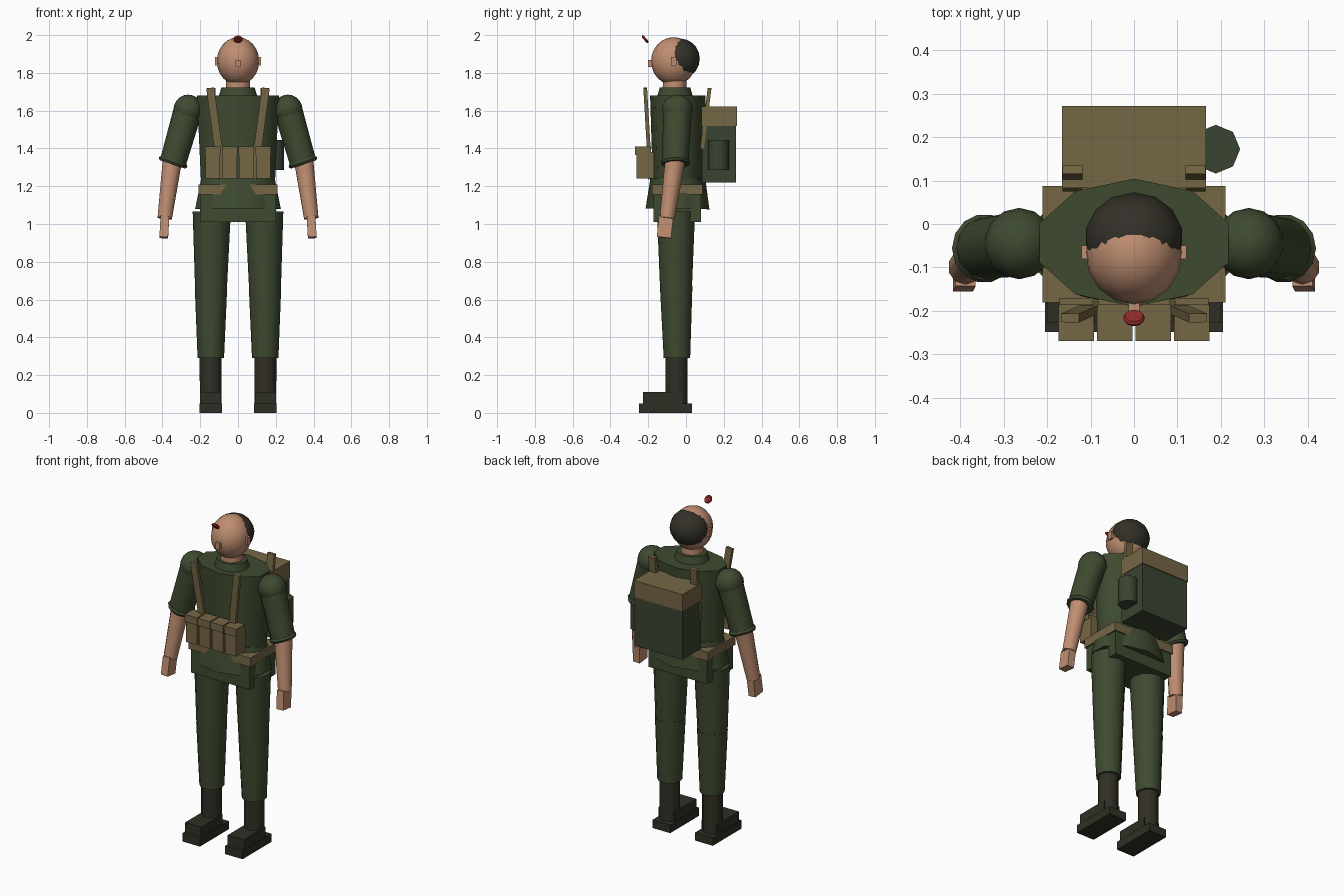
import bpy, bmesh, math
from mathutils import Vector, Matrix

cube = bpy.data.objects.get("Cube")
if cube:
    bpy.data.objects.remove(cube, do_unlink=True)


def material(name, rgb):
    m = bpy.data.materials.new(name)
    m.use_nodes = True
    m.diffuse_color = (*rgb, 1)
    m.node_tree.nodes["Principled BSDF"].inputs["Base Color"].default_value = (*rgb, 1)
    return m


GREEN = material("uniform green", (0.048, 0.068, 0.029))
PACK = material("pack green", (0.042, 0.058, 0.031))
TAN = material("webbing tan", (0.18, 0.135, 0.06))
SKIN = material("skin", (0.52, 0.27, 0.165))
LEATHER = material("boot leather", (0.030, 0.028, 0.018))
HAIR = material("dark hair", (0.033, 0.030, 0.021))
RED = material("red", (0.30, 0.025, 0.02))


def finish(name, bm, mat, smooth=True):
    """Turn a bmesh into a named, coloured object."""
    bmesh.ops.recalc_face_normals(bm, faces=bm.faces)
    mesh = bpy.data.meshes.new(name)
    bm.to_mesh(mesh)
    bm.free()
    mesh.materials.append(mat)
    ob = bpy.data.objects.new(name, mesh)
    bpy.context.collection.objects.link(ob)
    if smooth:
        bpy.ops.object.select_all(action='DESELECT')
        ob.select_set(True)
        bpy.context.view_layer.objects.active = ob
        bpy.ops.object.shade_smooth_by_angle(angle=math.radians(50))
    return ob


def box(name, x, y, z, mat):
    """Box from its (low, high) extents on each axis."""
    bm = bmesh.new()
    bmesh.ops.create_cube(bm, size=1)
    for v in bm.verts:
        v.co = [(a + b) / 2 + c * (b - a) for (a, b), c in zip((x, y, z), v.co)]
    return finish(name, bm, mat, False)


def align(p0, p1):
    """Matrix placing local z along p0 to p1, centred between them."""
    d = Vector(p1) - Vector(p0)
    side = Vector((1, 0, 0))
    side = (side - d * side.dot(d) / d.length_squared).normalized()
    z = d.normalized()
    rot = Matrix((side, z.cross(side), z)).transposed().to_4x4()
    return Matrix.Translation((Vector(p0) + Vector(p1)) / 2) @ rot, d.length


def bar(name, p0, p1, width, depth, mat):
    m, length = align(p0, p1)
    bm = bmesh.new()
    bmesh.ops.create_cube(bm, size=1, matrix=m @ Matrix.Diagonal((width, depth, length, 1)))
    return finish(name, bm, mat, False)


def cone(name, p0, p1, r0, r1, mat, sides=12, squash=1):
    """Tapered tube from p0 to p1; squash flattens it front to back."""
    m, length = align(p0, p1)
    bm = bmesh.new()
    bmesh.ops.create_cone(bm, cap_ends=True, segments=sides, radius1=r0, radius2=r1,
                          depth=length, matrix=m @ Matrix.Diagonal((1, squash, 1, 1)))
    return finish(name, bm, mat)


def ball(name, centre, radii, mat, u=14, v=10):
    bm = bmesh.new()
    bmesh.ops.create_uvsphere(bm, u_segments=u, v_segments=v, radius=1,
                              matrix=Matrix.Translation(centre) @ Matrix.Diagonal((*radii, 1)))
    return finish(name, bm, mat)


def ring(name, p0, p1, major, minor, mat):
    """Torus whose axis runs from p0 to p1."""
    m, _ = align(p0, p1)
    bm = bmesh.new()
    loops, tube = 14, 6
    grid = []
    for i in range(loops):
        a = math.tau * i / loops
        row = []
        for j in range(tube):
            b = math.tau * j / tube
            r = major + minor * math.cos(b)
            row.append(bm.verts.new(m @ Vector((r * math.cos(a), r * math.sin(a), minor * math.sin(b)))))
        grid.append(row)
    for i in range(loops):
        for j in range(tube):
            k, n = (i + 1) % loops, (j + 1) % tube
            bm.faces.new((grid[i][j], grid[k][j], grid[k][n], grid[i][n]))
    return finish(name, bm, mat)


# Jacket
cone("torso", (0, -.043, 1.2), (0, -.043, 1.68), .205, .228, GREEN, 10, .645)
cone("jacket_skirt", (0, -.045, 1.08), (0, -.043, 1.24), .238, .205, GREEN, 10, .71)
cone("collar", (0, -.058, 1.67), (0, -.058, 1.722), .104, .088, GREEN, 12, .92)
box("pelvis", (-.2, .2), (-.172, .08), (1.01, 1.2), GREEN)
box("belt", (-.21, .21), (-.18, .087), (1.155, 1.21), TAN)

# Head
cone("neck", (0, -.06, 1.69), (0, -.06, 1.78), .064, .062, SKIN)
ball("head", (0, -.065, 1.862), (.112, .12, .127), SKIN, 16, 12)
ball("hair", (0, -.034, 1.875), (.113, .107, .107), HAIR, 14, 10)
box("nose", (-.013, .013), (-.2, -.17), (1.83, 1.868), SKIN)

# Small red badge floating in front of the brow
ring("badge_rim", (0, -.222, 1.973), (0, -.21, 1.983), .017, .008, RED)
cone("badge_centre", (0, -.221, 1.973), (0, -.211, 1.983), .015, .015, RED, 10)

for side, s in (("left", 1), ("right", -1)):
    def pair(lo, hi):
        return tuple(sorted((s * lo, s * hi)))

    box(f"{side}_ear", pair(.1, .121), (-.08, -.05), (1.84, 1.885), SKIN)

    # Arm
    shoulder, elbow = (s * .264, -.045, 1.605), (s * .346, -.056, 1.32)
    wrist = (s * .388, -.1, 1.03)
    ball(f"{side}_shoulder", shoulder, (.08, .082, .08), GREEN)
    cone(f"{side}_sleeve", elbow, shoulder, .07, .076, GREEN)
    ring(f"{side}_cuff", (s * .341, -.056, 1.335), elbow, .065, .014, GREEN)
    cone(f"{side}_forearm", wrist, (s * .346, -.056, 1.35), .04, .054, SKIN, 10)
    bar(f"{side}_hand", (s * .393, -.117, .928), (s * .387, -.105, 1.04), .046, .076, SKIN)

    # Leg and boot
    knee = (s * .143, -.053, .65)
    cone(f"{side}_thigh", knee, (s * .139, -.053, 1.065), .084, .101, GREEN)
    cone(f"{side}_shin", (s * .144, -.048, .29), (s * .143, -.052, .67), .07, .086, GREEN)
    cone(f"{side}_boot_shaft", (s * .145, -.05, .04), (s * .145, -.05, .3), .057, .058, LEATHER)
    box(f"{side}_boot_toe", pair(.09, .2), (-.228, -.02), (.04, .11), LEATHER)
    box(f"{side}_boot_sole", pair(.085, .205), (-.248, .032), (0, .05), LEATHER)

    # Shoulder straps
    bar(f"{side}_front_strap", (s * .083, -.188, 1.24), (s * .147, -.216, 1.72), .042, .02, TAN)
    bar(f"{side}_back_strap", (s * .141, .085, 1.4), (s * .141, .125, 1.72), .046, .02, TAN)

# Chest pouches with flaps
for i in range(4):
    x = (i - 1.5) * .0885
    box(f"pouch_{i + 1}", (x - .038, x + .038), (-.262, -.17), (1.24, 1.38), TAN)
    box(f"pouch_flap_{i + 1}", (x - .041, x + .041), (-.269, -.185), (1.365, 1.41), TAN)

# Backpack and canteen
box("backpack", (-.162, .162), (.085, .266), (1.22, 1.53), PACK)
box("backpack_lid", (-.165, .165), (.083, .271), (1.52, 1.622), TAN)
cone("canteen", (.188, .172, 1.285), (.188, .172, 1.445), .056, .056, PACK, 8)
